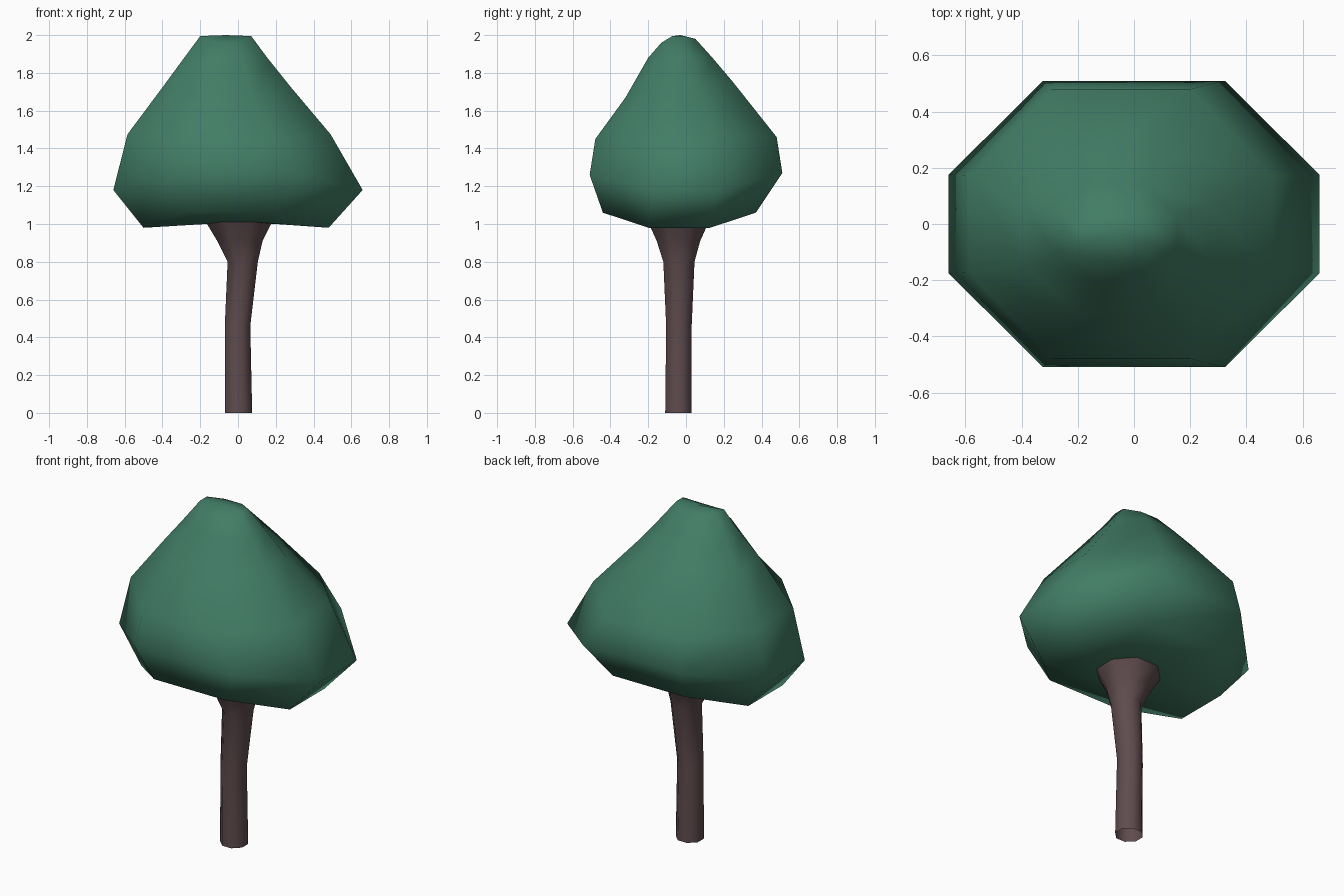
import bpy, bmesh

if "Cube" in bpy.data.objects:
    bpy.data.objects.remove(bpy.data.objects["Cube"])


def material(name, rgb):
    m = bpy.data.materials.new(name)
    m.diffuse_color = (*rgb, 1)
    m.use_nodes = True
    m.node_tree.nodes["Principled BSDF"].inputs["Base Color"].default_value = m.diffuse_color
    return m


def octagon(x0, x1, y0, y1, zx, zf, zb, fx=0.42, fy=0.36):
    """Eight-sided ring; zx, zf, zb are heights at the sides, front and back."""
    cx, cy, rx, ry = (x0 + x1) / 2, (y0 + y1) / 2, (x1 - x0) / 2, (y1 - y0) / 2
    a, b = fx * rx, fy * ry
    return [(x1, cy - b, zx), (x1, cy + b, zx), (cx + a, y1, zb), (cx - a, y1, zb),
            (x0, cy + b, zx), (x0, cy - b, zx), (cx - a, y0, zf), (cx + a, y0, zf)]


def loft(name, rings, mat, cap_start, peak=None):
    """Skin stacked rings; peak closes the top with a two-point ridge or point."""
    bm = bmesh.new()
    loops = [[bm.verts.new(p) for p in r] for r in rings]
    for lo, hi in zip(loops, loops[1:]):
        for i in range(8):
            j = (i + 1) % 8
            bm.faces.new((lo[i], lo[j], hi[j], hi[i]))
    if cap_start:
        bm.faces.new(loops[0][::-1])
    if peak:
        tip = bm.verts.new(peak)
        for i in range(8):
            bm.faces.new((loops[-1][i], loops[-1][(i + 1) % 8], tip))
    me = bpy.data.meshes.new(name)
    bm.to_mesh(me)
    bm.free()
    me.materials.append(mat)
    for p in me.polygons:
        p.use_smooth = True
    ob = bpy.data.objects.new(name, me)
    bpy.context.collection.objects.link(ob)
    return ob


green = material("leaf green", (0.054, 0.205, 0.132))
brown = material("bark brown", (0.115, 0.072, 0.076))

# Crown: from the hollow underside up to the off-centre top
crown = [octagon(-0.17, 0.20, -0.19, 0.12, 1.00, 1.01, 1.01),
         octagon(-0.50, 0.48, -0.44, 0.37, 0.98, 1.06, 1.06, 0.48, 0.40),
         octagon(-0.66, 0.66, -0.51, 0.51, 1.18, 1.26, 1.27, 0.49, 0.345),
         octagon(-0.585, 0.49, -0.48, 0.48, 1.475, 1.45, 1.46, 0.46),
         octagon(-0.395, 0.275, -0.32, 0.25, 1.73, 1.67, 1.75),
         octagon(-0.285, 0.155, -0.20, 0.14, 1.88, 1.88, 1.88),
         octagon(-0.20, 0.07, -0.13, 0.05, 1.995, 1.96, 1.98)]
loft("crown", crown, green, True, (-0.065, -0.03, 2.0))

# Trunk: slightly bent stem flaring into the crown, open at the foot
trunk = [(-0.07, 0.075, -0.11, 0.03, 0.0), (-0.07, 0.065, -0.105, 0.03, 0.46),
         (-0.055, 0.105, -0.12, 0.045, 0.80), (-0.11, 0.13, -0.155, 0.075, 0.91),
         (-0.17, 0.18, -0.20, 0.12, 1.01)]
loft("trunk", [octagon(*r[:4], r[4], r[4], r[4], 0.41, 0.41) for r in trunk], brown, False)
